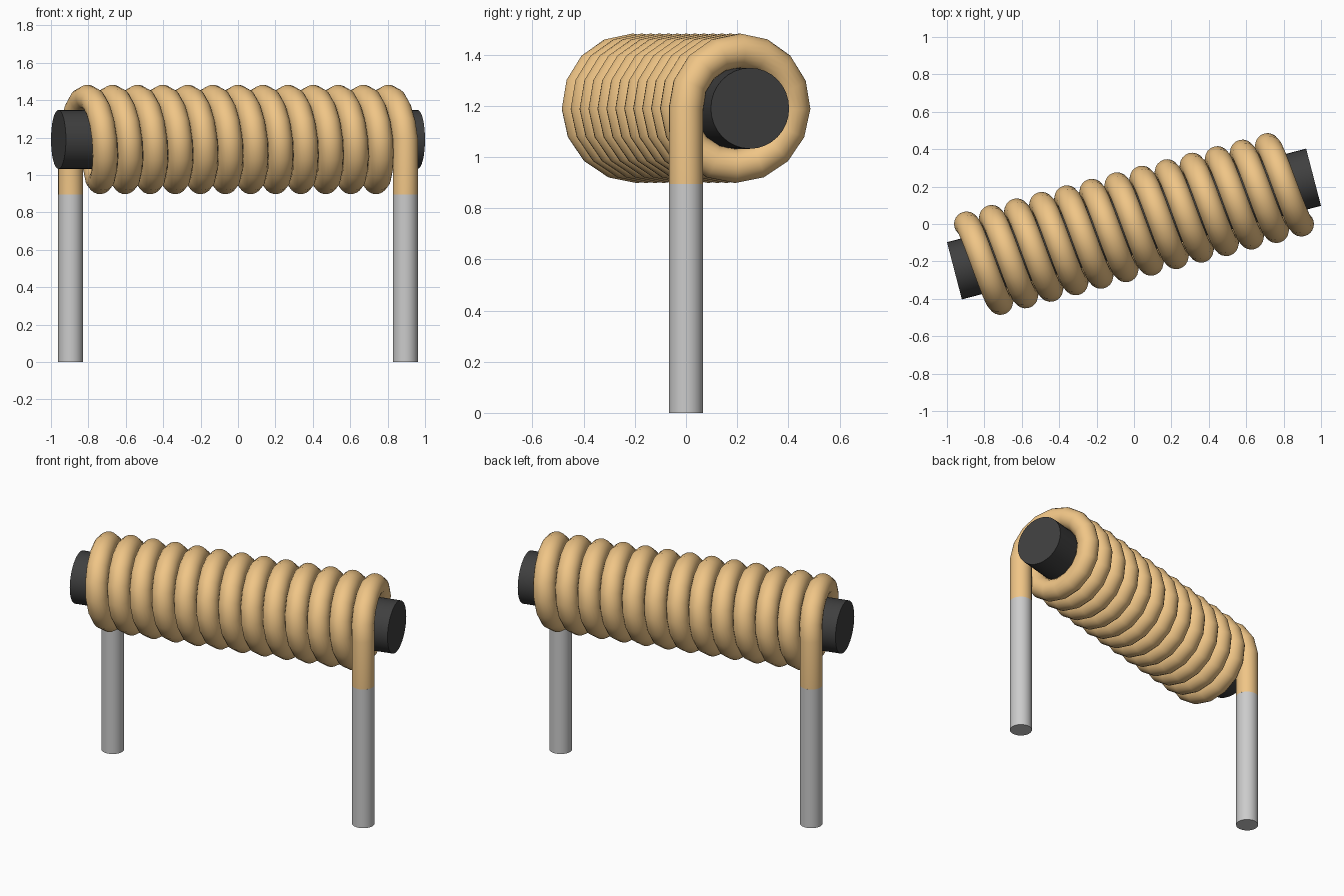
import bpy
from math import sin, cos, pi, radians

if "Cube" in bpy.data.objects:
    bpy.data.objects.remove(bpy.data.objects["Cube"])

TILT = radians(14.6)      # coil axis turned about z
ZC = 1.19                 # axis height
LEG_X = 0.895
WIRE_R = 0.067
TURNS, STEPS = 12.5, 16
COIL_R = LEG_X * sin(TILT)
HALF = LEG_X * cos(TILT)
STRIP_Z = 0.895           # insulation ends here


def material(name, rgb):
    m = bpy.data.materials.new(name)
    m.diffuse_color = (*rgb, 1)
    m.use_nodes = True
    m.node_tree.nodes["Principled BSDF"].inputs["Base Color"].default_value = m.diffuse_color
    return m


def finish(ob, name, mat=None):
    ob.name = name
    if mat:
        ob.data.materials.append(mat)
    bpy.ops.object.select_all(action='DESELECT')
    ob.select_set(True)
    bpy.context.view_layer.objects.active = ob
    bpy.ops.object.shade_smooth_by_angle(angle=radians(40))


copper = material("copper", (0.87, 0.56, 0.24))
black = material("black", (0.05, 0.05, 0.05))

# Ferrite core
bpy.ops.mesh.primitive_cylinder_add(vertices=32, radius=0.158, depth=1.984,
                                    location=(0, 0, ZC), rotation=(0, pi / 2, TILT))
finish(bpy.context.object, "core", black)

# Wire path: up the left lead, around the helix, down the right lead
points = [(-LEG_X, 0, STRIP_Z)]
count = int(TURNS * STEPS)
for i in range(count + 1):
    a = 2 * pi * i / STEPS
    t = -HALF + 2 * HALF * i / count
    v = COIL_R * cos(a)
    points.append((t * cos(TILT) - v * sin(TILT),
                   t * sin(TILT) + v * cos(TILT),
                   ZC + COIL_R * sin(a)))
points.append((LEG_X, 0, STRIP_Z))

curve = bpy.data.curves.new("coil_winding", 'CURVE')
curve.dimensions = '3D'
curve.bevel_depth = WIRE_R
curve.bevel_resolution = 8
curve.use_fill_caps = True
spline = curve.splines.new('POLY')
spline.points.add(len(points) - 1)
for p, co in zip(spline.points, points):
    p.co = (*co, 1)
coil = bpy.data.objects.new("coil_winding", curve)
bpy.context.collection.objects.link(coil)
bpy.ops.object.select_all(action='DESELECT')
coil.select_set(True)
bpy.context.view_layer.objects.active = coil
bpy.ops.object.convert(target='MESH')
finish(bpy.context.object, "coil_winding", copper)

# Bare metal leads
for side, name in ((-1, "left_lead"), (1, "right_lead")):
    bpy.ops.mesh.primitive_cylinder_add(vertices=24, radius=WIRE_R, depth=STRIP_Z,
                                        location=(side * LEG_X, 0, STRIP_Z / 2))
    finish(bpy.context.object, name)
